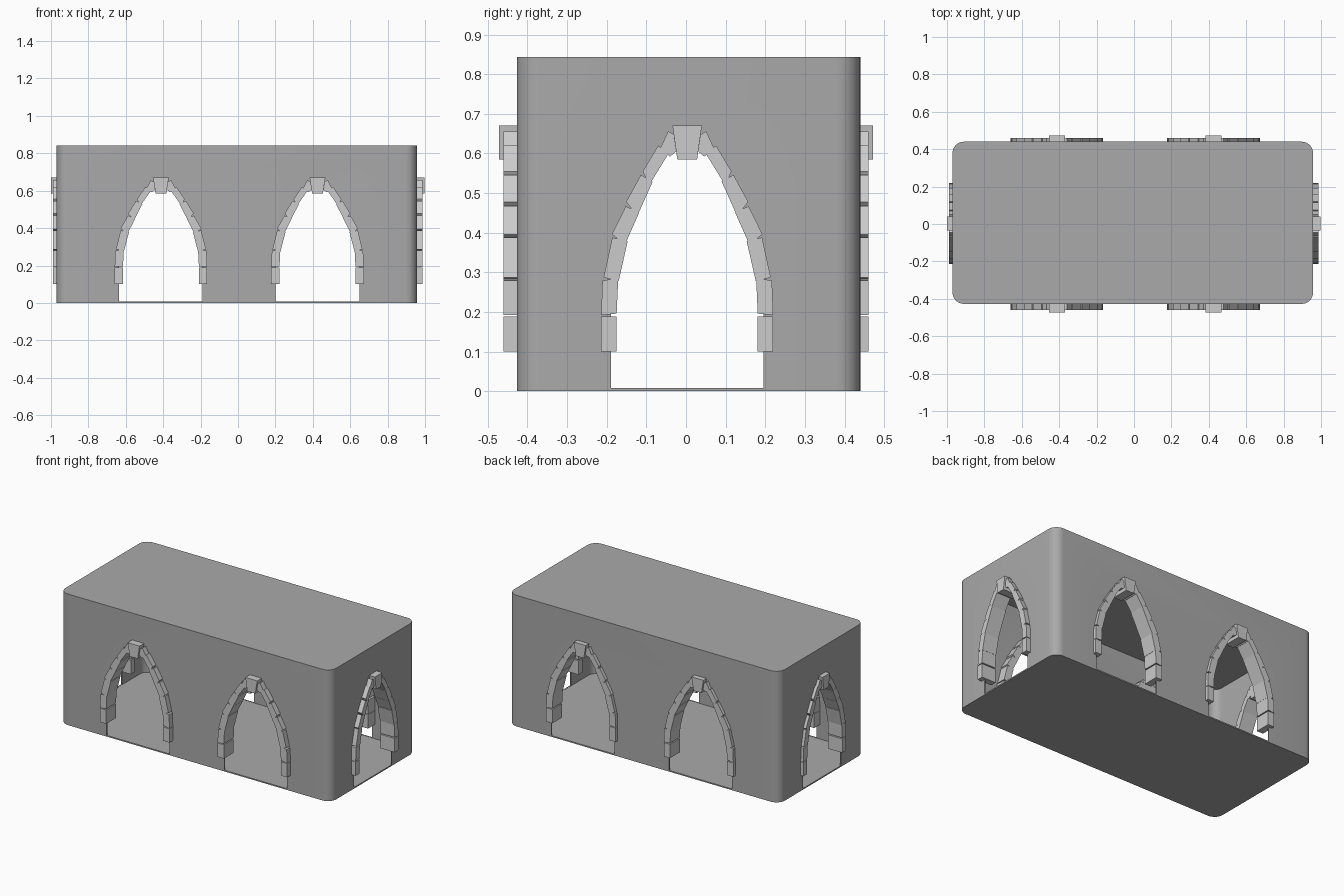
import bpy, bmesh, math
from mathutils import Matrix, Vector

if "Cube" in bpy.data.objects:
    bpy.data.objects.remove(bpy.data.objects["Cube"])


def grey(name, v):
    m = bpy.data.materials.new(name)
    m.diffuse_color = (v, v, v, 1)
    m.use_nodes = True
    m.node_tree.nodes["Principled BSDF"].inputs["Base Color"].default_value = m.diffuse_color
    return m


WALL, STONE = grey("wall_grey", 0.40), grey("stone_grey", 0.56)


def prism(bm, pts, lo, hi, mat):
    """Extrude a (u, z) profile along local y from lo to hi."""
    a = [bm.verts.new(mat @ Vector((u, lo, z))) for u, z in pts]
    b = [bm.verts.new(mat @ Vector((u, hi, z))) for u, z in pts]
    n = len(pts)
    faces = [bm.faces.new(a), bm.faces.new(b[::-1])]
    for i in range(n):
        j = (i + 1) % n
        faces.append(bm.faces.new((a[i], b[i], b[j], a[j])))
    bmesh.ops.recalc_face_normals(bm, faces=faces)


def to_object(bm, name, material=WALL):
    me = bpy.data.meshes.new(name)
    bm.to_mesh(me)
    bm.free()
    me.materials.append(material)
    ob = bpy.data.objects.new(name, me)
    bpy.context.collection.objects.link(ob)
    return ob


def rounded_block(name, x0, x1, y0, y1, z0, z1, r):
    outline = []
    for k, (cx, cy) in enumerate([(x1 - r, y1 - r), (x0 + r, y1 - r),
                                  (x0 + r, y0 + r), (x1 - r, y0 + r)]):
        for s in range(9):
            t = math.radians(90 * k + 90 * s / 8)
            outline.append((cx + r * math.cos(t), cy + r * math.sin(t)))
    # local (u, d, z) -> world (u, z, d)
    swap = Matrix(((1, 0, 0, 0), (0, 0, 1, 0), (0, 1, 0, 0), (0, 0, 0, 1)))
    bm = bmesh.new()
    prism(bm, outline, z0, z1, swap)
    return to_object(bm, name)


def cut(target, cutter):
    m = target.modifiers.new("cut", 'BOOLEAN')
    m.operation, m.solver, m.object = 'DIFFERENCE', 'EXACT', cutter
    bpy.ops.object.select_all(action='DESELECT')
    bpy.context.view_layer.objects.active = target
    target.select_set(True)
    bpy.ops.object.modifier_apply(modifier=m.name)
    bpy.data.objects.remove(cutter)


# Hollow building shell
X0, X1, Y0, Y1, H, T = -0.97, 0.957, -0.427, 0.44, 0.843, 0.007
shell = rounded_block("wall_shell", X0, X1, Y0, Y1, 0, H, 0.06)
cut(shell, rounded_block("cavity", X0 + T, X1 - T, Y0 + T, Y1 - T, T, H - T, 0.053))

# Pointed arch openings, running straight through opposite walls
half = [(0.196, T + 0.001), (0.196, 0.28), (0.17, 0.385), (0.14, 0.46),
        (0.107, 0.535), (0.062, 0.605), (0.03, 0.63)]
W = 1.14
turn = Matrix.Rotation(math.pi / 2, 4, 'Z')
FRONT_X = (-0.412, 0.425)


def opening(mat, w):
    bm = bmesh.new()
    pts = [(u * w, z) for u, z in half] + [(-u * w, z) for u, z in reversed(half)]
    prism(bm, pts, -1.3, 1.3, mat)
    cut(shell, to_object(bm, "opening_cutter"))


for x in FRONT_X:
    opening(Matrix.Translation((x, 0, 0)), W)
opening(turn @ Matrix.Translation((0.003, 0, 0)), 0.98)
bpy.ops.object.shade_smooth_by_angle(angle=math.radians(30))

# Arch stones of one side, with narrow joints:
# outer bottom, outer top, inner top, inner bottom
stones = [
    [(0.217, 0.10), (0.217, 0.189), (0.178, 0.189), (0.178, 0.10)],
    [(0.217, 0.192), (0.214, 0.279), (0.174, 0.286), (0.178, 0.196)],
    [(0.211, 0.287), (0.189, 0.388), (0.150, 0.379), (0.173, 0.278)],
    [(0.190, 0.396), (0.155, 0.467), (0.121, 0.451), (0.157, 0.370)],
    [(0.154, 0.478), (0.117, 0.546), (0.087, 0.529), (0.126, 0.442)],
    [(0.112, 0.555), (0.073, 0.620), (0.048, 0.598), (0.096, 0.520)],
    [(0.068, 0.613), (0.048, 0.656), (0.034, 0.648), (0.028, 0.605), (0.043, 0.592)],
]
keystone = [(0.037, 0.67), (-0.037, 0.67), (-0.025, 0.585), (0.025, 0.585)]


def stone_arch(name, mat, w, face):
    bm = bmesh.new()
    for s in stones:
        for side in (1, -1):
            prism(bm, [(side * u * w, z) for u, z in s], -face, -face + 0.10, mat)
    prism(bm, [(u * w, z) for u, z in keystone], -face - 0.011, -face + 0.10, mat)
    to_object(bm, name, STONE)


flip = Matrix.Rotation(math.pi, 4, 'Z')
for i, x in enumerate(FRONT_X):
    place = Matrix.Translation((x, 0, 0))
    stone_arch(f"front_arch_{i + 1}", place, W, 0.461)
    stone_arch(f"back_arch_{i + 1}", place @ flip, W, 0.461)
shift = Matrix.Translation((0, 0.003, 0))
stone_arch("right_arch", shift @ turn, 1, 0.987)
stone_arch("left_arch", shift @ turn @ flip, 1, 0.989)
